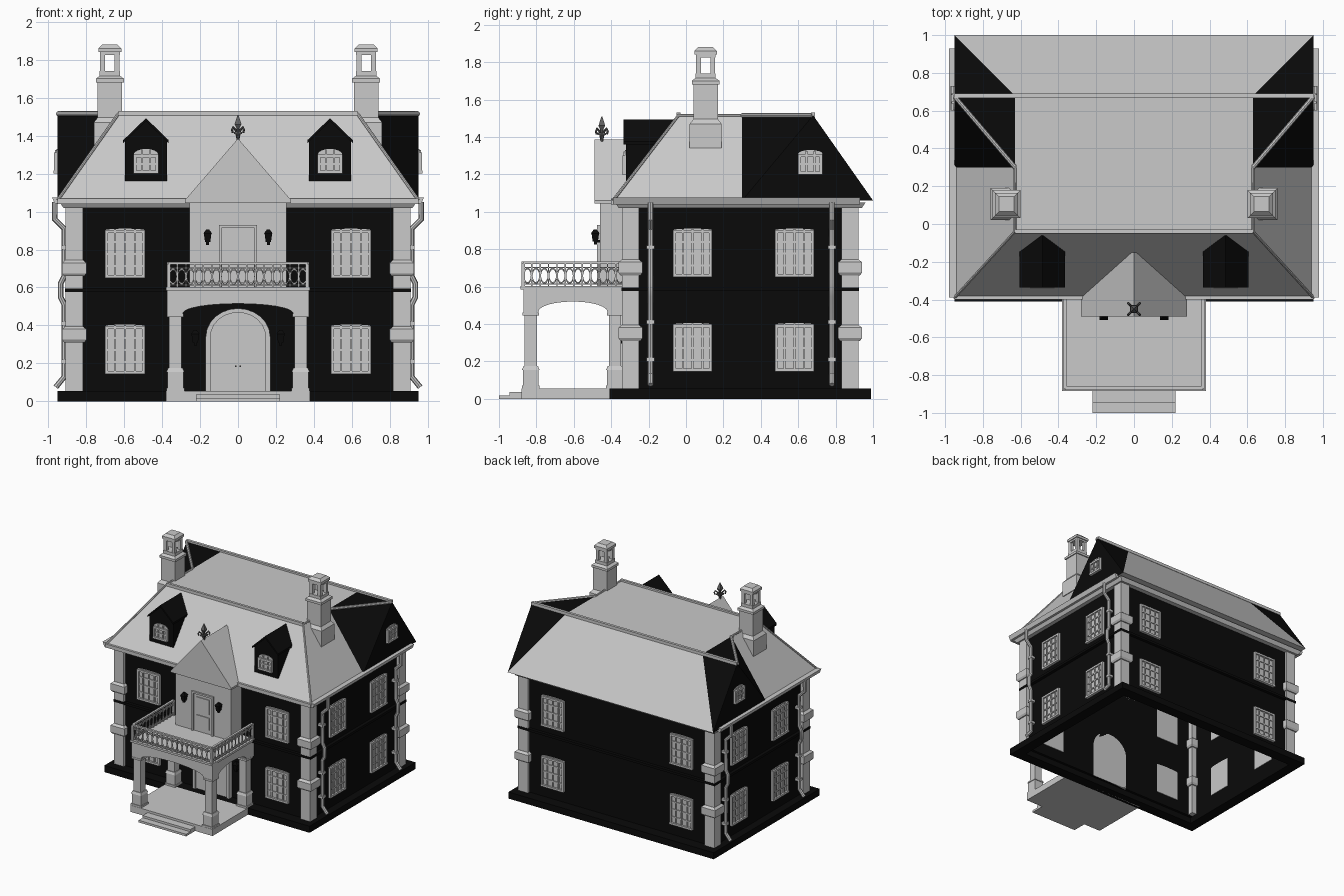
import bpy, bmesh, math
from mathutils import Matrix, Vector

if "Cube" in bpy.data.objects:
    bpy.data.objects.remove(bpy.data.objects["Cube"], do_unlink=True)


def material(name, value):
    m = bpy.data.materials.new(name)
    m.use_nodes = True
    m.diffuse_color = (value, value, value, 1)
    m.node_tree.nodes["Principled BSDF"].inputs["Base Color"].default_value = m.diffuse_color
    return m


STONE = material("light stone grey", .588)
BLACK = material("black", .003)
IRON = material("dark iron", .12)


def finish(name, bm, mats, matrix=None, normals=True):
    if normals:
        bmesh.ops.recalc_face_normals(bm, faces=bm.faces)
    mesh = bpy.data.meshes.new(name)
    bm.to_mesh(mesh)
    bm.free()
    for m in mats:
        mesh.materials.append(m)
    ob = bpy.data.objects.new(name, mesh)
    if matrix:
        ob.matrix_world = matrix
    bpy.context.collection.objects.link(ob)
    return ob


def boxes(name, items, mat, matrix=None):
    """Join boxes given as x, y, z ranges; an optional last value narrows the top."""
    bm = bmesh.new()
    for x0, x1, y0, y1, z0, z1, *taper in items:
        t = taper[0] if taper else 0
        low = [(x0, y0), (x1, y0), (x1, y1), (x0, y1)]
        top = [(x0 + t, y0 + t), (x1 - t, y0 + t), (x1 - t, y1 - t), (x0 + t, y1 - t)]
        a = [bm.verts.new((*p, z0)) for p in low]
        b = [bm.verts.new((*p, z1)) for p in top]
        bm.faces.new(a)
        bm.faces.new(b)
        for i in range(4):
            j = (i + 1) % 4
            bm.faces.new((a[i], a[j], b[j], b[i]))
    return finish(name, bm, [mat], matrix)


def around(cx, cy, r, z0, z1, taper=0):
    return (cx - r, cx + r, cy - r, cy + r, z0, z1, taper)


def ring(x, y0, y1, z0, z1, t):
    """Four walls around an open middle."""
    return [(-x, x, y0, y0 + t, z0, z1), (-x, x, y1 - t, y1, z0, z1),
            (-x, t - x, y0, y1, z0, z1), (x - t, x, y0, y1, z0, z1)]


def prism(name, outline, d0, d1, mat, along="y", matrix=None):
    bm = bmesh.new()
    ends = []
    for d in (d0, d1):
        ends.append([bm.verts.new((u, d, v) if along == "y" else (d, u, v)) for u, v in outline])
        bm.faces.new(ends[-1])
    n = len(outline)
    for i in range(n):
        j = (i + 1) % n
        bm.faces.new((ends[0][i], ends[0][j], ends[1][j], ends[1][i]))
    return finish(name, bm, [mat], matrix)


def tube(name, points, radius, mat, sides=2):
    curve = bpy.data.curves.new(name, "CURVE")
    curve.dimensions = "3D"
    curve.bevel_depth, curve.bevel_resolution, curve.use_fill_caps = radius, sides, True
    spline = curve.splines.new("POLY")
    spline.points.add(len(points) - 1)
    for p, co in zip(spline.points, points):
        p.co = (*co, 1)
    curve.materials.append(mat)
    ob = bpy.data.objects.new(name, curve)
    bpy.context.collection.objects.link(ob)
    bpy.ops.object.select_all(action="DESELECT")
    ob.select_set(True)
    bpy.context.view_layer.objects.active = ob
    bpy.ops.object.convert(target="MESH")
    bpy.ops.object.shade_smooth_by_angle()


def arc(cx, cz, rx, rz, n=12):
    return [(cx + rx * math.cos(math.pi * i / n), cz + rz * math.sin(math.pi * i / n)) for i in range(n + 1)]


def window(name, place, turn, w, h, cols, rows, rise):
    """Paned window facing local -y, turned about z."""
    matrix = Matrix.Translation(place) @ Matrix.Rotation(turn, 4, "Z")
    e = h - rise
    prism(name + "_pane", [(-w, -h), (w, -h)] + arc(0, e, w, rise, 8), -.006, .025, STONE, matrix=matrix)
    bars = [(-w, .016 - w, -.02, 0, -h, e), (w - .016, w, -.02, 0, -h, e),
            (-w, w, -.022, 0, -h, .016 - h), (-w, w, -.02, 0, e - .016, e)]
    for i in range(1, cols):
        x = -w + 2 * w * i / cols
        bars.append((x - .005, x + .005, -.015, 0, -h, h - rise * .3))
    for i in range(1, rows):
        z = -h + (h + e) * i / rows
        bars.append((-w, w, -.013, 0, z - .005, z + .005))
    boxes(name + "_bars", bars, STONE, matrix)


# Main body: open shell, plinth and string course
boxes("plinth", ring(.95, -.41, .99, 0, .055, .09), BLACK)
boxes("walls", ring(.885, -.32, .9, .05, 1.04, .02), BLACK)
boxes("string_course", ring(.912, -.345, .925, .575, .595, .04), BLACK)
boxes("cornice", [(-.92, .92, -.36, .94, 1.02, 1.05, -.02)], STONE)

# Corner pillars with two collars each
for x in (-.863, .863):
    for y in (-.297, .877):
        parts = [around(x, y, .045, .055, 1.03)]
        for z in (.31, .66):
            parts += [around(x, y, .054, z, z + .015, -.01), around(x, y, .064, z + .015, z + .07),
                      around(x, y, .064, z + .07, z + .085, .018)]
        boxes("corner_pillar", parts, STONE)

# Windows on all four walls
for z in (.275, .78):
    for x in (-.595, .595):
        window("front_window", (x, -.32, z), 0, .105, .13, 4, 4, .008)
        window("back_window", (x, .9, z), math.pi, .105, .13, 4, 4, .008)
    for y in (.035, .58):
        for s in (-1, 1):
            window("side_window", (s * .885, y, z), s * math.pi / 2, .105, .13, 4, 4, .008)

# Roof: flat-topped hips at the front, gabled wings at the rear
LOW, TOP = 1.06, 1.515
bm = bmesh.new()


def face(points, index):
    bm.faces.new([bm.verts.new(p) for p in points]).material_index = index


def both(points, index):
    """Strip between a left line and its mirror."""
    face(points + [(-x, y, z) for x, y, z in reversed(points)], index)


for s in (-1, 1):
    eave, bend, rear = (s * .95, -.39, LOW), (s * .95, .3, LOW), (s * .95, 1, LOW)
    crown, notch = (s * .63, -.04, TOP), (s * .63, .3, TOP)
    tip, inner = (s * .95, .68, TOP), (s * .63, .68, TOP)
    face((eave, bend, notch, crown), 0)
    for tri in ((bend, tip, notch), (bend, rear, tip), (notch, tip, inner), (rear, tip, inner)):
        face(tri, 1)
both([eave, crown], 0)
both([crown, inner], 0)
both([inner, rear], 0)
both([eave, rear], 0)
bmesh.ops.remove_doubles(bm, verts=bm.verts, dist=.0001)
finish("roof", bm, [STONE, BLACK])

# Roof trims, gutters, downpipes and gable windows
boxes("ridge_cap", [(-.95, .95, .668, .69, 1.505, 1.53)], STONE)
boxes("front_crown_trim", [(-.63, .63, -.05, -.03, 1.505, 1.53)], STONE)
boxes("front_gutter", [(-.95, .95, -.4, -.38, 1.04, 1.07)], STONE)
for s in (-1, 1):
    tube("hip_trim", [(s * .95, -.39, LOW), (s * .63, -.04, TOP), (s * .63, .3, TOP)], .009, STONE)
    tube("valley_trim", [(s * .63, .3, TOP), (s * .95, .675, TOP)], .012, STONE)
    prism("side_gutter", [(s * .94, 1.045), (s * .965, 1.04), (s * .98, 1.075), (s * .94, 1.075)],
          -.39, .93, STONE)
    window("gable_window", (s * .95, .665, 1.265), s * math.pi / 2, .065, .065, 3, 2, .02)
    for y in (-.19, .78):
        route = [(.965, 1.05), (.965, .96), (.915, .91), (.915, .66), (.935, .62), (.935, .55),
                 (.915, .51), (.915, .13), (.96, .075)]
        tube("downpipe", [(s * x, y, z) for x, z in route], .015, STONE)
        boxes("pipe_clamps", [around(s * .91, y, .021, z, z + .02) for z in (.2, .4, .8)], STONE)

# Chimneys with open lanterns
for x in (-.675, .675):
    y = .105
    parts = [around(x, y, .085, 1.34, 1.47), around(x, y, .085, 1.47, 1.495, .02),
             around(x, y, .065, 1.34, 1.68), around(x, y, .074, 1.68, 1.7), around(x, y, .074, 1.7, 1.715, .02),
             around(x, y, .054, 1.715, 1.74), around(x, y, .052, 1.825, 1.84),
             around(x, y, .06, 1.84, 1.86), around(x, y, .06, 1.86, 1.88, .02)]
    parts += [around(x + i, y + j, .013, 1.73, 1.83) for i in (-.038, .038) for j in (-.038, .038)]
    boxes("chimney", parts, STONE)

# Dormers
for x in (-.485, .485):
    prism("dormer", [(x - .11, 1.16), (x + .11, 1.16), (x + .11, 1.37), (x, 1.475), (x - .11, 1.37)],
          -.32, -.07, BLACK)
    prism("dormer_roof", [(x - .12, 1.36), (x, 1.475), (x + .12, 1.36), (x + .12, 1.376),
                          (x, 1.492), (x - .12, 1.376)], -.335, -.06, BLACK)
    window("dormer_window", (x, -.32, 1.265), 0, .065, .065, 3, 2, .03)

# Projecting bay with its gable, door and finial
boxes("bay", [(-.255, .255, -.46, -.3, .59, 1.05)], STONE)
prism("bay_gable", [(-.28, 1.045), (.28, 1.045), (.28, 1.06), (0, 1.385), (-.28, 1.06)], -.49, -.15, STONE)
boxes("balcony_door", [(-.1, -.085, -.475, -.45, .6, .93), (.085, .1, -.475, -.45, .6, .93),
                       (-.1, .1, -.475, -.45, .915, .93), (-.06, .06, -.467, -.45, .64, .74),
                       (-.06, .06, -.467, -.45, .77, .89)], STONE)
tube("finial_rod", [(0, -.45, 1.36), (0, -.45, 1.48)], .009, IRON)
boxes("finial_tip", [around(0, -.45, .018, 1.46, 1.51, .016), around(0, -.45, .008, 1.44, 1.46, -.01),
                     around(0, -.45, .022, 1.41, 1.42)], IRON)
for k in range(4):
    a = k * math.pi / 2 + math.pi / 4
    curl = [(.005, 1.39), (.018, 1.43), (.036, 1.445), (.045, 1.43), (.038, 1.415)]
    tube("finial_scroll", [(r * math.cos(a), -.45 + r * math.sin(a), z) for r, z in curl], .006, IRON, 1)

# Wall lamps
for s in (-1, 1):
    for x, y, z in ((.16, -.485, .86), (.225, -.345, .33)):
        boxes("wall_lamp", [around(s * x, y, .014, z - .02, z + .025, -.006), around(s * x, y, .023, z + .025, z + .045, .015),
                            around(s * x, y, .008, z - .035, z - .02),
                            (s * x - .005, s * x + .005, y, y + .03, z - .025, z - .012)], BLACK)

# Entrance door with arched surround
prism("door_surround", [(-.17, .05), (.17, .05)] + arc(0, .34, .17, .15), -.345, -.3, STONE)
prism("door_arch", [(.145, .05), (.17, .05)] + arc(0, .34, .17, .15) + [(-.17, .05), (-.145, .05)]
      + arc(0, .34, .145, .128)[::-1], -.36, -.34, STONE)
boxes("door_leaves", [(-.14, -.002, -.35, -.34, .06, .34), (.002, .14, -.35, -.34, .06, .34)], STONE)
boxes("door_handles", [around(x, -.354, .005, .18, .19) for x in (-.012, .012)], IRON)

# Porch floor, steps and posts
boxes("porch_floor", [(-.38, .38, -.88, -.38, 0, .055)], STONE)
boxes("steps", [(-.22, .22, -1, -.87, 0, .018), (-.22, .22, -.945, -.87, 0, .036)], STONE)
for x in (-.33, .33):
    for y in (-.83, -.38):
        boxes("porch_post", [around(x, y, .048, .05, .07), around(x, y, .042, .07, .155),
                             around(x, y, .047, .155, .175, .008), around(x, y, .033, .17, .45),
                             around(x, y, .043, .445, .46)], STONE)

# Arched beams and balcony floor
front = [(-.375, .6), (-.375, .455), (-.29, .455)] + arc(0, .465, .29, .05)[::-1] + [(.29, .455), (.375, .455), (.375, .6)]
prism("front_beam", front, -.87, -.8, STONE)
side = [(-.87, .6), (-.87, .455), (-.79, .455)] + arc(-.605, .465, .185, .055)[::-1] + [(-.42, .455), (-.32, .455), (-.32, .6)]
for s in (-1, 1):
    prism("side_beam", side, s * .3, s * .372, STONE, along="x")
boxes("balcony_floor", [(-.37, .37, -.87, -.32, .56, .595), (-.38, .38, -.885, -.32, .585, .602)], STONE)


# Balcony railing: rails, balusters and rings
def railing(start, end, count):
    a, b = Vector(start), Vector(end)
    turn = math.atan2(b.y - a.y, b.x - a.x)
    length = (b - a).length
    matrix = Matrix.Translation(a) @ Matrix.Rotation(turn, 4, "Z")
    parts = [(0, length, -.009, .009, .12, .133), (0, length, -.005, .005, .01, .017),
             (0, length, -.004, .004, .1, .105)]
    step = length / count
    parts += [around(i * step, 0, .009 if i % count == 0 else .0035, 0, .125) for i in range(count + 1)]
    boxes("railing", parts, STONE, matrix)
    for i in range(count):
        spot = matrix @ Vector(((i + .5) * step, 0, .058))
        bpy.ops.mesh.primitive_torus_add(major_radius=.02, minor_radius=.003, major_segments=14,
                                         minor_segments=5, location=spot, rotation=(math.pi / 2, 0, turn))
        ob = bpy.context.object
        ob.name = "railing_ring"
        ob.scale.y = 1.9
        ob.data.materials.append(STONE)


railing((-.365, -.87, .6), (.365, -.87, .6), 16)
for x in (-.365, .365):
    railing((x, -.87, .6), (x, -.33, .6), 12)
